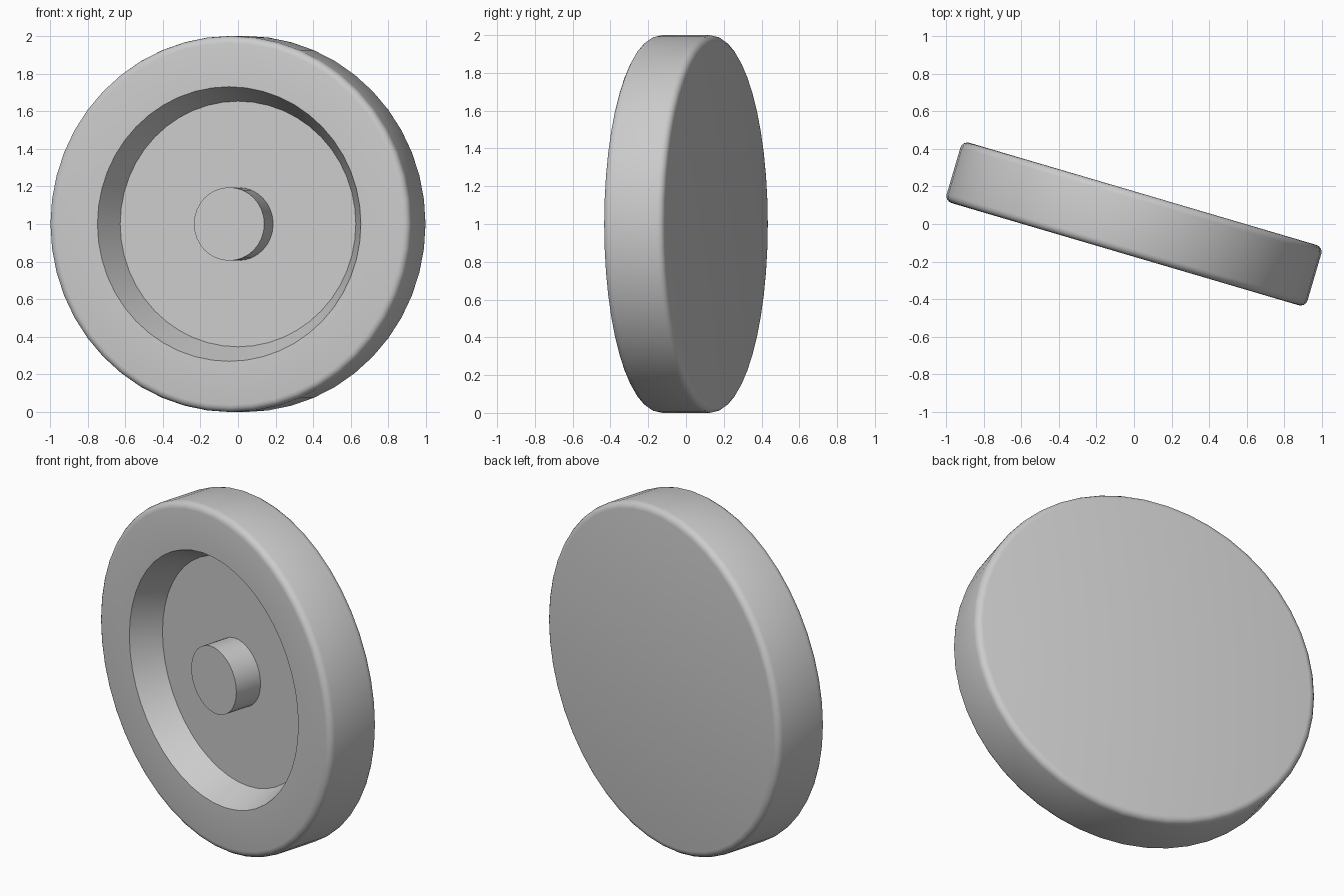
import bpy, bmesh
from math import radians, sin, cos, pi
from mathutils import Matrix, Vector

cube = bpy.data.objects.get("Cube")
if cube:
    bpy.data.objects.remove(cube)

HALF = 0.167      # half the disc thickness
ROUND = 0.038     # rim edge radius
TURN = radians(-16.4)

grey = bpy.data.materials.new("plain grey")
grey.diffuse_color = (0.6, 0.6, 0.6, 1)
grey.use_nodes = True
grey.node_tree.nodes["Principled BSDF"].inputs["Base Color"].default_value = (0.6, 0.6, 0.6, 1)


def lathe(name, profile, sides):
    """Spin (radius, depth) points around the y axis."""
    bm = bmesh.new()
    verts = [bm.verts.new((0, y, r)) for r, y in profile]
    edges = [bm.edges.new(pair) for pair in zip(verts, verts[1:])]
    bmesh.ops.spin(bm, geom=verts + edges, axis=(0, 1, 0), cent=(0, 0, 0),
                   angle=2 * pi, steps=sides)
    bmesh.ops.remove_doubles(bm, verts=bm.verts, dist=0.0001)
    bmesh.ops.recalc_face_normals(bm, faces=bm.faces)
    bm.transform(Matrix.Translation(Vector((0, 0, 1))) @ Matrix.Rotation(TURN, 4, 'Z'))
    mesh = bpy.data.meshes.new(name)
    bm.to_mesh(mesh)
    bm.free()
    mesh.materials.append(grey)
    obj = bpy.data.objects.new(name, mesh)
    bpy.context.collection.objects.link(obj)
    bpy.ops.object.select_all(action='DESELECT')
    obj.select_set(True)
    bpy.context.view_layer.objects.active = obj
    bpy.ops.object.shade_smooth_by_angle(angle=radians(30))
    return obj


def rounded_edge(side, steps=4):
    """Quarter arc on the rim, from the flat face out to the full radius."""
    angles = [pi / 2 * i / steps for i in range(steps + 1)]
    return [(1 - ROUND + ROUND * sin(a), side * (HALF - ROUND + ROUND * cos(a)))
            for a in angles]


# Disc with rounded rim, flat back and a tapered recess in the front
recess = [(0, 0), (0.653, 0), (0.73, -HALF)]
back = rounded_edge(1)[::-1] + [(0, HALF)]
lathe("disc", recess + rounded_edge(-1) + back, 48)

# Centre hub, level with the front face
lathe("hub", [(0, -HALF), (0.195, -HALF), (0.195, 0.01), (0, 0.01)], 32)
